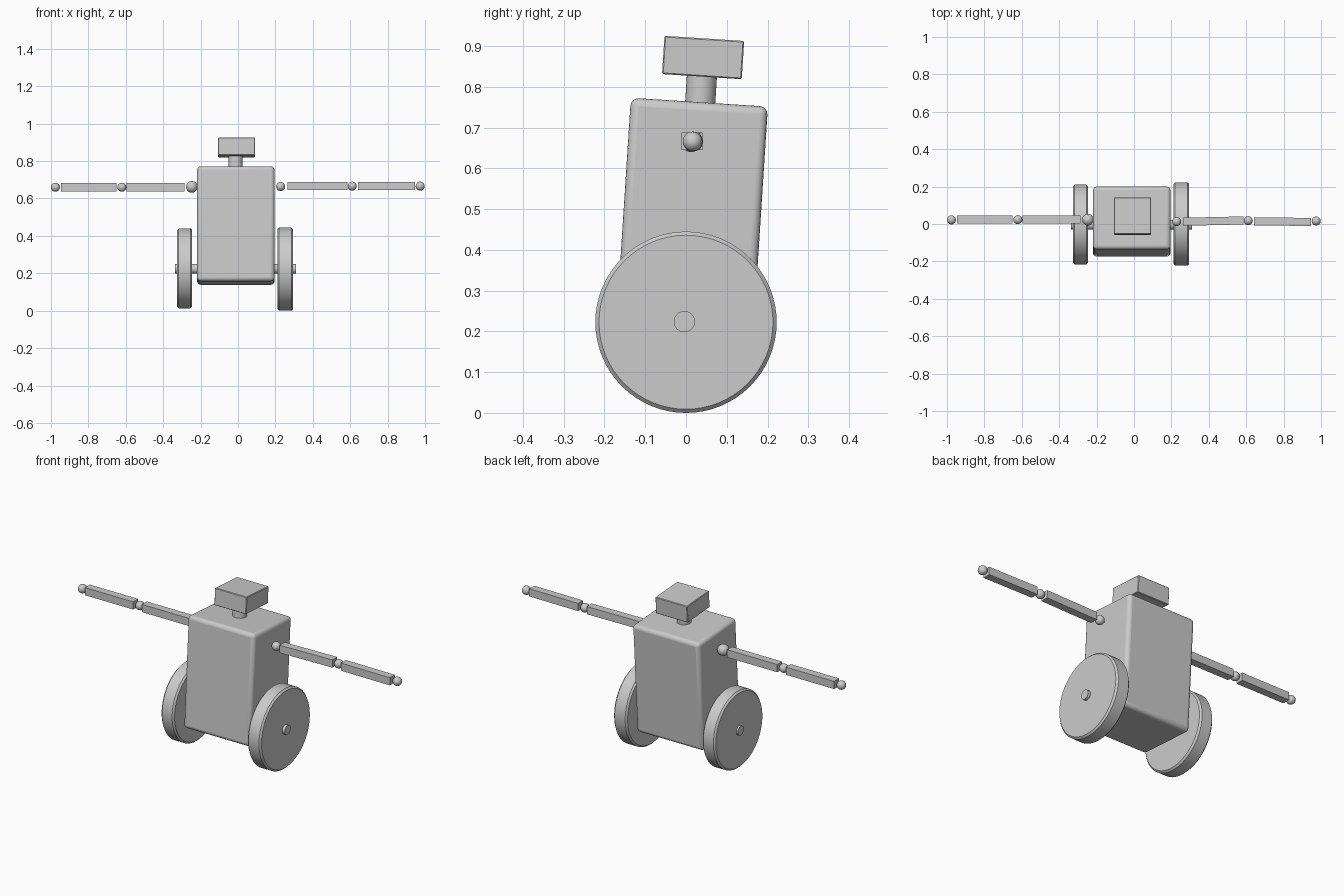
import bpy
from math import radians, pi
from mathutils import Vector

if "Cube" in bpy.data.objects:
    bpy.data.objects.remove(bpy.data.objects["Cube"])

TILT = radians(-3.7)   # the body leans back slightly


def finish(ob, name, bevel=0, segments=1, smooth=False):
    ob.name = name
    if bevel:
        m = ob.modifiers.new("Bevel", 'BEVEL')
        m.width, m.segments = bevel, segments
        m.limit_method, m.angle_limit = 'ANGLE', radians(40)
    if smooth:
        bpy.ops.object.shade_smooth_by_angle(angle=radians(35))
    return ob


def box(name, loc, size, rot=(0, 0, 0), bevel=0, segments=1, smooth=False):
    bpy.ops.mesh.primitive_cube_add(size=1, location=loc, rotation=rot)
    ob = bpy.context.object
    ob.scale = size
    bpy.ops.object.transform_apply(location=False, rotation=False, scale=True)
    return finish(ob, name, bevel, segments, smooth)


def cylinder(name, loc, radius, depth, rot, sides=64, bevel=0):
    bpy.ops.mesh.primitive_cylinder_add(vertices=sides, radius=radius, depth=depth,
                                        location=loc, rotation=rot)
    return finish(bpy.context.object, name, bevel, 1, True)


def ball(name, loc, radius):
    bpy.ops.mesh.primitive_uv_sphere_add(segments=32, ring_count=16, radius=radius, location=loc)
    return finish(bpy.context.object, name, smooth=True)


def bar(name, a, b, width):
    """Square bar running from point a to point b."""
    a, b = Vector(a), Vector(b)
    d = b - a
    rot = Vector((1, 0, 0)).rotation_difference(d if d.x > 0 else -d).to_euler()
    return box(name, (a + b) / 2, (d.length, width, width), rot)


# Leaning torso, neck and head
box("torso", (-0.012, 0.013, 0.455), (0.414, 0.337, 0.616), (TILT, 0, 0), 0.02, 4, True)
cylinder("neck", (-0.013, 0.037, 0.795), 0.037, 0.10, (TILT, 0, 0), 48)
box("head", (-0.008, 0.042, 0.872), (0.197, 0.196, 0.094), (TILT, 0, 0), 0.003)

# Wheels and the axle through them
side = (0, pi / 2, 0)
cylinder("axle", (-0.013, -0.004, 0.224), 0.026, 0.646, side, 32)
cylinder("left_wheel", (-0.286, -0.003, 0.226), 0.2145, 0.08, side, 64, 0.009)
cylinder("right_wheel", (0.253, 0, 0.2225), 0.2225, 0.083, side, 64, 0.009)

# Joints: (name, position, radius)
for name, loc, r in [
    ("left_shoulder", (-0.247, 0.023, 0.662), 0.031),
    ("left_elbow", (-0.621, 0.023, 0.660), 0.024),
    ("left_hand", (-0.976, 0.022, 0.660), 0.024),
    ("right_shoulder", (0.228, 0.013, 0.664), 0.024),
    ("right_elbow", (0.611, 0.018, 0.666), 0.024),
    ("right_hand", (0.974, 0.016, 0.666), 0.024),
]:
    ball(name, loc, r)

# Arm bars
bar("left_upper_arm", (-0.286, 0.023, 0.660), (-0.595, 0.023, 0.660), 0.043)
bar("left_forearm", (-0.649, 0.023, 0.660), (-0.947, 0.023, 0.660), 0.043)
bar("right_upper_arm", (0.264, 0.012, 0.666), (0.585, 0.019, 0.667), 0.043)
bar("right_forearm", (0.642, 0.014, 0.667), (0.946, 0.011, 0.667), 0.043)
